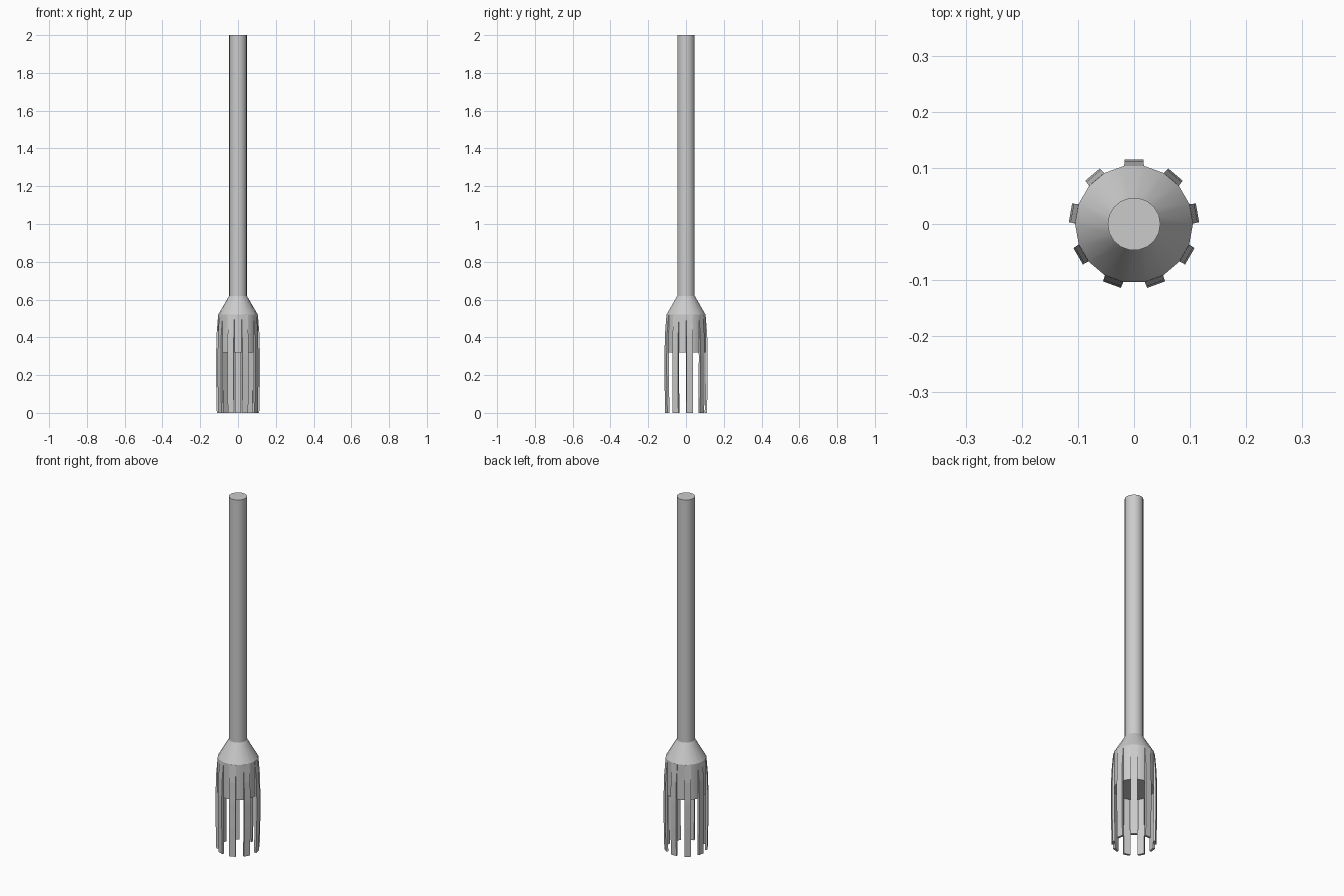
import bpy, bmesh
from math import sin, cos, pi, radians

if "Cube" in bpy.data.objects:
    bpy.data.objects.remove(bpy.data.objects["Cube"])

SIDES = 18
TEETH = 9


def add_object(name, bm, smooth):
    bmesh.ops.recalc_face_normals(bm, faces=bm.faces)
    mesh = bpy.data.meshes.new(name)
    bm.to_mesh(mesh)
    bm.free()
    ob = bpy.data.objects.new(name, mesh)
    bpy.context.collection.objects.link(ob)
    if smooth:
        bpy.ops.object.select_all(action='DESELECT')
        ob.select_set(True)
        bpy.context.view_layer.objects.active = ob
        bpy.ops.object.shade_smooth_by_angle(angle=radians(25))
    return ob


# Shaft, flared shoulder and plug: one closed turned profile
bm = bmesh.new()
rings = []
for r, z in [(0.105, 0.32), (0.105, 0.52), (0.047, 0.62), (0.047, 2.0)]:
    rings.append([bm.verts.new((r * cos(2 * pi * i / SIDES),
                                r * sin(2 * pi * i / SIDES), z))
                  for i in range(SIDES)])
for low, high in zip(rings, rings[1:]):
    for i in range(SIDES):
        j = (i + 1) % SIDES
        bm.faces.new((low[i], low[j], high[j], high[i]))
bm.faces.new(rings[0])
bm.faces.new(rings[-1])
add_object("shaft_and_shoulder", bm, True)

# Gripping teeth: bowed strips growing out of every second side of the plug
# each section is (inner radius, outer radius, half width, height)
sections = [(0.099, 0.111, 0.017, 0.0), (0.102, 0.1145, 0.017, 0.16),
            (0.1025, 0.115, 0.017, 0.30), (0.101, 0.112, 0.017, 0.42),
            (0.100, 0.1037, 0.0175, 0.518)]
bm = bmesh.new()
for k in range(TEETH):
    a = pi / 2 + 2 * pi * k / TEETH
    c, s = cos(a), sin(a)
    loops = []
    for r_in, r_out, w, z in sections:
        corners = [(r_in, -w), (r_out, -w), (r_out, w), (r_in, w)]
        loops.append([bm.verts.new((r * c - t * s, r * s + t * c, z))
                      for r, t in corners])
    for low, high in zip(loops, loops[1:]):
        for i in range(4):
            j = (i + 1) % 4
            bm.faces.new((low[i], low[j], high[j], high[i]))
    bm.faces.new(loops[0])
    bm.faces.new(loops[-1])
add_object("teeth", bm, False)
